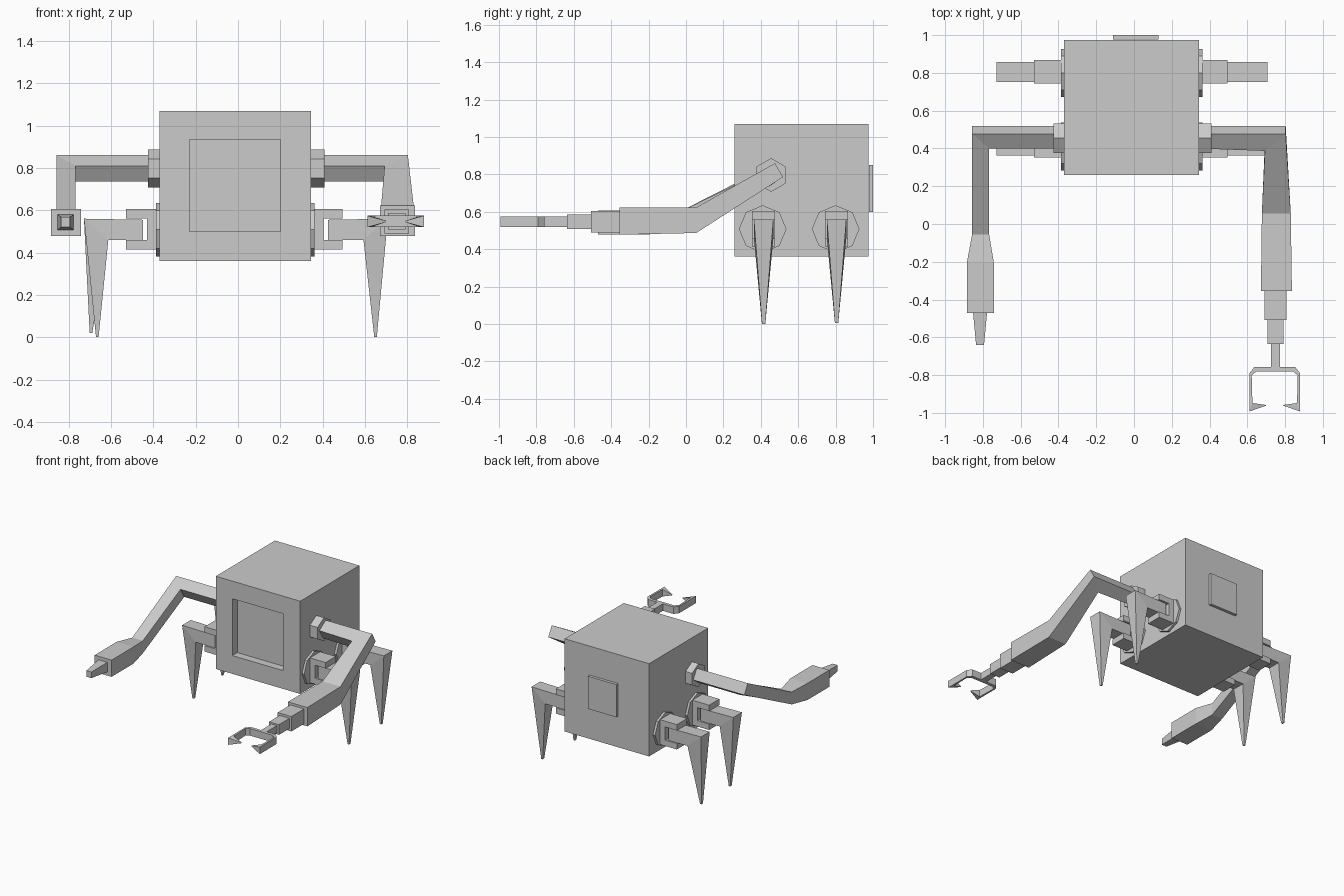
import bpy, bmesh
from math import sin, cos, pi

if "Cube" in bpy.data.objects:
    bpy.data.objects.remove(bpy.data.objects["Cube"])


def loft(name, rings):
    """Skin a list of equal-length point rings and cap both ends."""
    bm = bmesh.new()
    loops = [[bm.verts.new(p) for p in r] for r in rings]
    n = len(rings[0])
    for a, b in zip(loops, loops[1:]):
        for i in range(n):
            j = (i + 1) % n
            bm.faces.new((a[i], a[j], b[j], b[i]))
    bm.faces.new(loops[0])
    bm.faces.new(loops[-1])
    bmesh.ops.recalc_face_normals(bm, faces=bm.faces)
    me = bpy.data.meshes.new(name)
    bm.to_mesh(me)
    bm.free()
    ob = bpy.data.objects.new(name, me)
    bpy.context.collection.objects.link(ob)
    return ob


def rect(y, x0, x1, z0, z1):
    """Rectangle facing front: outer-top, outer-bottom, inner-bottom, inner-top."""
    return [(x0, y, z1), (x0, y, z0), (x1, y, z0), (x1, y, z1)]


def disc(name, x0, x1, y, z, r, n):
    ring = [(y + r * sin(2 * pi * i / n), z + r * cos(2 * pi * i / n)) for i in range(n)]
    return loft(name, [[(x, *p) for p in ring] for x in (x0, x1)])


def strip(name, outer, inner, halves, place):
    """Ribbon between two outlines, with its own half thickness at each step."""
    return loft(name, [[place(*o, h), place(*o, -h), place(*i, -h), place(*i, h)]
                       for o, i, h in zip(outer, inner, halves)])


# Body with a recessed front panel, and the plate on the back
loft("body", [rect(0.975, -0.37, 0.345, 0.36, 1.07),
              rect(0.26, -0.37, 0.345, 0.36, 1.07),
              rect(0.26, -0.23, 0.2, 0.5, 0.935),
              rect(0.32, -0.23, 0.2, 0.5, 0.935)])
loft("back_plate", [rect(y, -0.11, 0.13, 0.6, 0.85) for y in (0.978, 1.0)])

# Legs: hip disc, forked bracket and spiked leg; tips are (x, z)
tips = {(1, "front"): (0.65, 0.0), (1, "rear"): (0.65, 0.005),
        (-1, "front"): (0.665, 0.0), (-1, "rear"): (0.695, 0.02)}
for (s, row), (tx, tz) in tips.items():
    y = 0.415 if row == "front" else 0.805
    label = f"{row}_{'right' if s > 0 else 'left'}"
    wall = 0.345 if s > 0 else 0.37
    reach = 0.495 if s > 0 else 0.53
    knee = 0.708 if s > 0 else 0.728
    place = lambda x, z, h: (s * x, y + h, z)
    disc(f"hip_{label}", s * (wall - 0.01), s * (wall + 0.017), y - 0.005, 0.508, 0.127, 8)
    base = wall + 0.015
    gap = wall + 0.06
    strip(f"bracket_{label}",
          [(reach, 0.605), (base, 0.605), (base, 0.415), (reach, 0.415)],
          [(reach, 0.56), (gap, 0.56), (gap, 0.46), (reach, 0.46)],
          [0.062] * 4, place)
    strip(f"leg_{label}",
          [(gap + 0.02, 0.555), (knee, 0.56), (tx + 0.006, tz)],
          [(gap + 0.02, 0.46), (knee - 0.115, 0.46), (tx - 0.006, tz)],
          [0.052, 0.052, 0.009], place)

# Shoulders
disc("shoulder_right", 0.335, 0.41, 0.455, 0.797, 0.09, 6)
disc("shoulder_left", -0.425, -0.36, 0.455, 0.797, 0.09, 6)


def upper_arm(x_wall, x_out, x_in, f=0.0):
    """Tilted square bar from the wall to the mitred elbow."""
    sec = [(0.476, 0.86), (0.519, 0.786), (0.445, 0.735), (0.40, 0.81)]
    bent = sec[:2] + [(y - f, z) for y, z in sec[2:]]
    return [[(x_wall, *p) for p in sec],
            [(x, *p) for x, p in zip((x_out, x_out, x_in, x_in), bent)]]


# Left arm: forearm, flared hand and tapered nozzle
loft("left_arm", upper_arm(-0.36, -0.857, -0.767) + [
    rect(-0.055, -0.857, -0.767, 0.495, 0.59),
    rect(-0.205, -0.885, -0.742, 0.479, 0.607),
    rect(-0.47, -0.885, -0.742, 0.479, 0.607),
    rect(-0.47, -0.852, -0.778, 0.507, 0.58),
    rect(-0.64, -0.836, -0.794, 0.52, 0.567)])

# Right arm: thicker forearm, then three telescoping segments
steps = [rect(0.055, 0.83, 0.677, 0.487, 0.624),
         rect(-0.355, 0.836, 0.672, 0.478, 0.622)]
y = -0.355
for y_end, hx, hz in ((-0.508, 0.058, 0.057), (-0.635, 0.042, 0.039), (-0.765, 0.024, 0.027)):
    for yy in (y, y_end):
        steps.append(rect(yy, 0.75 + hx, 0.75 - hx, 0.547 - hz, 0.547 + hz))
    y = y_end
loft("right_arm", upper_arm(0.335, 0.803, 0.693, 0.013) + steps)

# Claw: half outline as offset from its centre, mirrored, barbs tapering to points
outer = [(0.045, -0.962), (0.134, -0.992), (0.134, -0.79), (0.108, -0.757)]
inner = [(0.045, -0.958), (0.118, -0.948), (0.122, -0.802), (0.098, -0.781)]
half = [0.003, 0.027, 0.027, 0.027]
flip = lambda pts: [(-a, b) for a, b in reversed(pts)]
strip("claw", outer + flip(outer), inner + flip(inner), half + half[::-1],
      lambda a, b, h: (0.745 + a, b, 0.547 + h))
